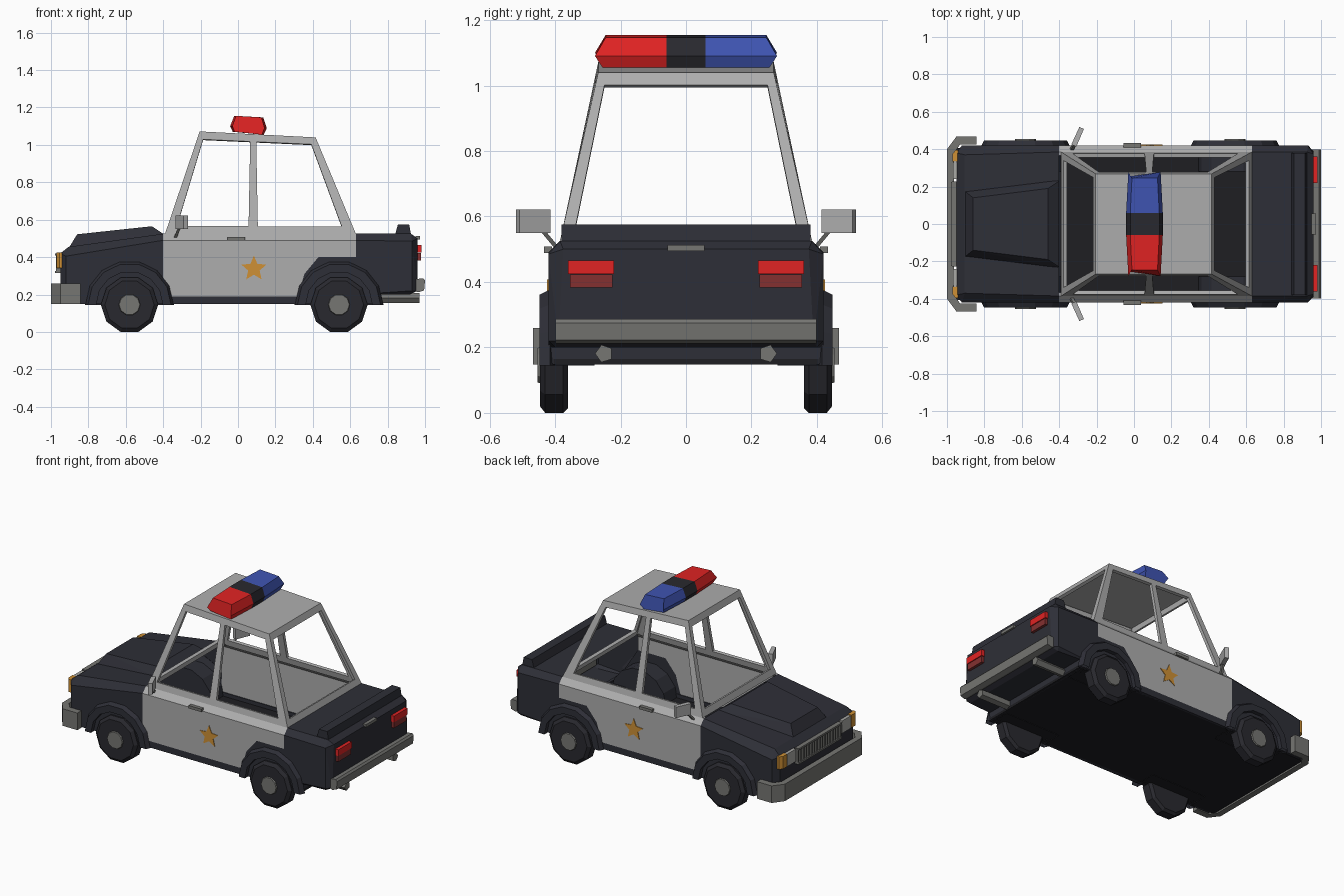
import bpy, bmesh, math
from mathutils import Vector

if "Cube" in bpy.data.objects:
    bpy.data.objects.remove(bpy.data.objects["Cube"])


def material(name, r, g, b):
    m = bpy.data.materials.new(name)
    m.diffuse_color = (r, g, b, 1)
    m.use_nodes = True
    m.node_tree.nodes["Principled BSDF"].inputs["Base Color"].default_value = m.diffuse_color
    return m


DARK = material("dark body paint", .027, .028, .038)
WHITE = material("white paint", .42, .42, .42)
BLACK = material("black underside", .013, .013, .016)
RUBBER = material("tyre rubber", .022, .022, .028)
METAL = material("grey metal", .18, .18, .17)
RED = material("red lens", .75, .017, .017)
BLUE = material("blue lens", .05, .09, .45)
ORANGE = material("orange", .62, .28, .035)
DARKRED = material("dark red lens", .23, .03, .03)
PALE = material("pale lamp", .40, .40, .38)


def finish(name, bm, *mats, mirror=False):
    bmesh.ops.remove_doubles(bm, verts=bm.verts, dist=1e-5)
    bmesh.ops.recalc_face_normals(bm, faces=bm.faces)
    me = bpy.data.meshes.new(name)
    bm.to_mesh(me)
    bm.free()
    for m in mats:
        me.materials.append(m)
    ob = bpy.data.objects.new(name, me)
    bpy.context.collection.objects.link(ob)
    if mirror:
        mod = ob.modifiers.new("mirror", 'MIRROR')
        mod.use_axis = (False, True, False)
        mod.use_mirror_merge = False
    return ob


def prism(name, pts, axis, a, b, mat, mirror=False):
    """Extrude a 2D outline along an axis from a to b."""
    put = {'x': lambda p, t: (t, p[0], p[1]),
           'y': lambda p, t: (p[0], t, p[1]),
           'z': lambda p, t: (p[0], p[1], t)}[axis]
    bm = bmesh.new()
    f = bm.faces.new([bm.verts.new(put(p, a)) for p in pts])
    ext = bmesh.ops.extrude_face_region(bm, geom=[f], use_keep_orig=True)
    vs = [g for g in ext['geom'] if isinstance(g, bmesh.types.BMVert)]
    bmesh.ops.translate(bm, verts=vs, vec=Vector(put((0, 0), b - a)))
    return finish(name, bm, mat, mirror=mirror)


def box(name, x0, x1, y0, y1, z0, z1, mat, mirror=False):
    return prism(name, [(x0, y0), (x1, y0), (x1, y1), (x0, y1)], 'z', z0, z1, mat, mirror)


def hull(name, pts, mat, open_x):
    """Symmetric convex shell, open on the cabin side."""
    bm = bmesh.new()
    for x, y, z in pts:
        bm.verts.new((x, y, z))
        bm.verts.new((x, -y, z))
    bmesh.ops.convex_hull(bm, input=bm.verts)
    gone = [f for f in bm.faces if all(abs(v.co.x - open_x) < 1e-4 for v in f.verts)]
    bmesh.ops.delete(bm, geom=gone, context='FACES')
    bmesh.ops.dissolve_limit(bm, angle_limit=.02, verts=bm.verts, edges=bm.edges)
    return finish(name, bm, mat)


def lathe(name, prof, n, x, z, mat, sweep=360):
    """Turn (radius, y) points around an axle along y."""
    bm = bmesh.new()
    rings = []
    for i in range(n + 1):
        a = math.radians(sweep * i / n)
        rings.append([bm.verts.new((x + r * math.cos(a), y, z + r * math.sin(a))) for r, y in prof])
    for p, q in zip(rings, rings[1:]):
        for j in range(len(prof) - 1):
            bm.faces.new((p[j], p[j + 1], q[j + 1], q[j]))
    bmesh.ops.remove_doubles(bm, verts=bm.verts, dist=1e-5)
    return finish(name, bm, mat, mirror=True)


# Front and rear body shells
hull("front_body", [(-.95, .38, .15), (-.92, .42, .15), (-.40, .42, .15), (-.95, .38, .42),
                    (-.92, .42, .405), (-.40, .42, .49), (-.40, .385, .525), (-.905, .37, .455)],
     DARK, -.40)
hull("rear_body", [(.63, .42, .20), (.63, .42, .49), (.63, .385, .525), (.925, .385, .525),
                   (.96, .375, .50), (.93, .42, .485), (.93, .42, .22), (.96, .39, .22),
                   (.92, .40, .20)], DARK, .63)

# Raised hood panel
bm = bmesh.new()
for x, y, z in [(-.91, .18, .44), (-.40, .24, .515), (-.86, .14, .522), (-.46, .19, .565), (-.40, .23, .525)]:
    bm.verts.new((x, y, z))
    bm.verts.new((x, -y, z))
bmesh.ops.convex_hull(bm, input=bm.verts)
finish("hood_panel", bm, DARK)

# Spoiler, floor and sills
prism("spoiler", [(.84, .52), (.855, .575), (.915, .575), (.925, .52)], 'y', -.38, .38, DARK)
box("floor", -.95, .76, -.405, .405, .148, .165, BLACK)
box("floor_rear_step", .74, .76, -.42, .42, .148, .21, DARK)
box("sill", -.40, .36, .395, .42, .148, .19, DARK, True)

# White doors, shoulder strip and dark rear quarter panels
prism("door_panel", [(-.40, .19), (.32, .19), (.355, .31), (.43, .40), (.63, .40), (.63, .49), (-.40, .49)],
      'y', .40, .42, WHITE, True)
prism("quarter_panel", [(.32, .15), (.76, .15), (.76, .20), (.63, .40), (.43, .40), (.355, .31), (.32, .19)],
      'y', .40, .42, DARK, True)
prism("shoulder_strip", [(.42, .49), (.385, .525), (.365, .525), (.40, .49)], 'x', -.40, .63, WHITE, True)

# Window frames and roof, each side a grid with open cells
fl, fr = Vector((-.39, -.385, .525)), Vector((-.39, .385, .525))
bl, br = Vector((.63, -.385, .525)), Vector((.63, .385, .525))
tfl, tfr = Vector((-.205, -.268, 1.072)), Vector((-.205, .268, 1.072))
tbl, tbr = Vector((.415, -.268, 1.04)), Vector((.415, .268, 1.04))
bm = bmesh.new()


def panel(a, b, c, d, us, vs, holes):
    def at(u, v):
        return bm.verts.new(a.lerp(b, u).lerp(d.lerp(c, u), v))
    for i in range(len(us) - 1):
        for j in range(len(vs) - 1):
            if (i, j) not in holes:
                bm.faces.new((at(us[i], vs[j]), at(us[i + 1], vs[j]),
                              at(us[i + 1], vs[j + 1]), at(us[i], vs[j + 1])))


side_u = [0, .05, .437, .487, .94, 1]
end_u = [0, .05, .95, 1]
rise = [0, .075, .925, 1]
for a, b, c, d in [(fl, bl, tbl, tfl), (fr, br, tbr, tfr)]:
    panel(a, b, c, d, side_u, rise, {(1, 1), (3, 1)})
for a, b, c, d in [(fl, fr, tfr, tfl), (bl, br, tbr, tbl)]:
    panel(a, b, c, d, end_u, rise, {(1, 1)})
panel(tfl, tbl, tbr, tfr, side_u, end_u, set())
cabin = finish("cabin_frame", bm, WHITE)
sol = cabin.modifiers.new("thickness", 'SOLIDIFY')
sol.thickness = .02
sol.offset = -1

# Light bar: red, black and blue sections along y
section = [(-.042, 1.10, .278), (-.02, 1.155, .245), (.135, 1.147, .245),
           (.154, 1.09, .278), (.138, 1.055, .255), (-.028, 1.07, .255)]
bm = bmesh.new()
rings = []
for k in (-1, -.06, .06, 1):
    end = abs(k) == 1
    rings.append([bm.verts.new((.056 + (x - .056) * (.88 if end else 1), k * e if end else k, z))
                  for x, z, e in section])
for p, q in zip(rings, rings[1:]):
    for j in range(6):
        bm.faces.new((p[j], p[j - 1], q[j - 1], q[j]))
bm.faces.new(rings[0])
bm.faces.new(rings[-1])
for f in bm.faces:
    y = f.calc_center_median().y
    f.material_index = 0 if y < -.03 else 2 if y > .03 else 1
finish("light_bar", bm, RED, RUBBER, BLUE)

# Wheels, hubs and wheel arches with inner wells
for label, x in (("front", -.58), ("rear", .54)):
    lathe(label + "_tyre", [(0, .36), (.137, .36), (.153, .375), (.153, .43), (.132, .446), (0, .446)],
          10, x, .1455, RUBBER)
    lathe(label + "_hub", [(.06, .44), (.055, .454), (0, .454)], 10, x, .1455, METAL)
    lathe(label + "_arch", [(0, .28), (.20, .28), (.20, .40), (.238, .415), (.222, .447),
                            (.178, .447), (.178, .36)], 7, x, .145, DARK, 180)

# Bumpers and exhausts
half = [(-1, .40), (-.95, .467), (-.842, .467), (-.842, .425), (-.93, .425), (-.962, .38)]
outer, inner = half[:3], half[3:]
ring = outer + inner + [(x, -y) for x, y in reversed(inner)] + [(x, -y) for x, y in reversed(outer)]
prism("front_bumper", ring, 'z', .148, .26, METAL)
prism("rear_bumper", [(.93, .222), (.965, .212), (.995, .222), (1, .275), (.99, .287), (.93, .28)],
      'y', -.398, .398, METAL)
lathe_pts = [(.25 + .028 * math.cos(i * math.tau / 5), .181 + .028 * math.sin(i * math.tau / 5)) for i in range(5)]
prism("exhaust_pipe", lathe_pts, 'x', .75, .97, METAL, True)

# Grille, headlights and indicators
box("grille_back", -.962, -.94, -.225, .225, .315, .415, BLACK)
for z in (.315, .408):
    box("grille_rail", -.978, -.945, -.225, .225, z, z + .012, METAL)
for i in range(17):
    y = -.22 + .44 * i / 16
    box("grille_bar", -.973, -.95, y - .006, y + .006, .315, .415, METAL)
box("headlight", -.968, -.94, .24, .33, .34, .422, PALE, True)
prism("indicator", [(-.97, .335), (-.97, .375), (-.955, .395), (-.94, .395), (-.94, .335)],
      'z', .342, .425, ORANGE, True)

# Tail lights and boot handle
box("tail_light_upper", .95, .982, .22, .36, .424, .465, RED, True)
box("tail_light_lower", .95, .978, .225, .355, .383, .422, DARKRED, True)
box("boot_handle", .95, .972, -.057, .057, .494, .513, METAL)

# Door handles and door stars
box("door_handle", -.055, .037, .41, .434, .489, .508, METAL, True)
star = []
for i in range(10):
    r = .07 if i % 2 == 0 else .032
    a = math.pi / 2 + i * math.pi / 5
    star.append((.085 + r * math.cos(a), .338 + r * math.sin(a)))
prism("door_star", star, 'y', .418, .424, ORANGE, True)

# Wing mirrors on short stems
prism("mirror_housing", [(-.335, .425), (-.308, .414), (-.268, .508), (-.292, .519)],
      'z', .55, .622, WHITE, True)
bm = bmesh.new()
for x, y, z in ((-.335, .395, .505), (-.31, .445, .565)):
    for dx, dy in ((-.008, -.008), (.008, -.008), (.008, .008), (-.008, .008)):
        bm.verts.new((x + dx, y + dy, z))
bmesh.ops.convex_hull(bm, input=bm.verts)
finish("mirror_stem", bm, METAL, mirror=True)
